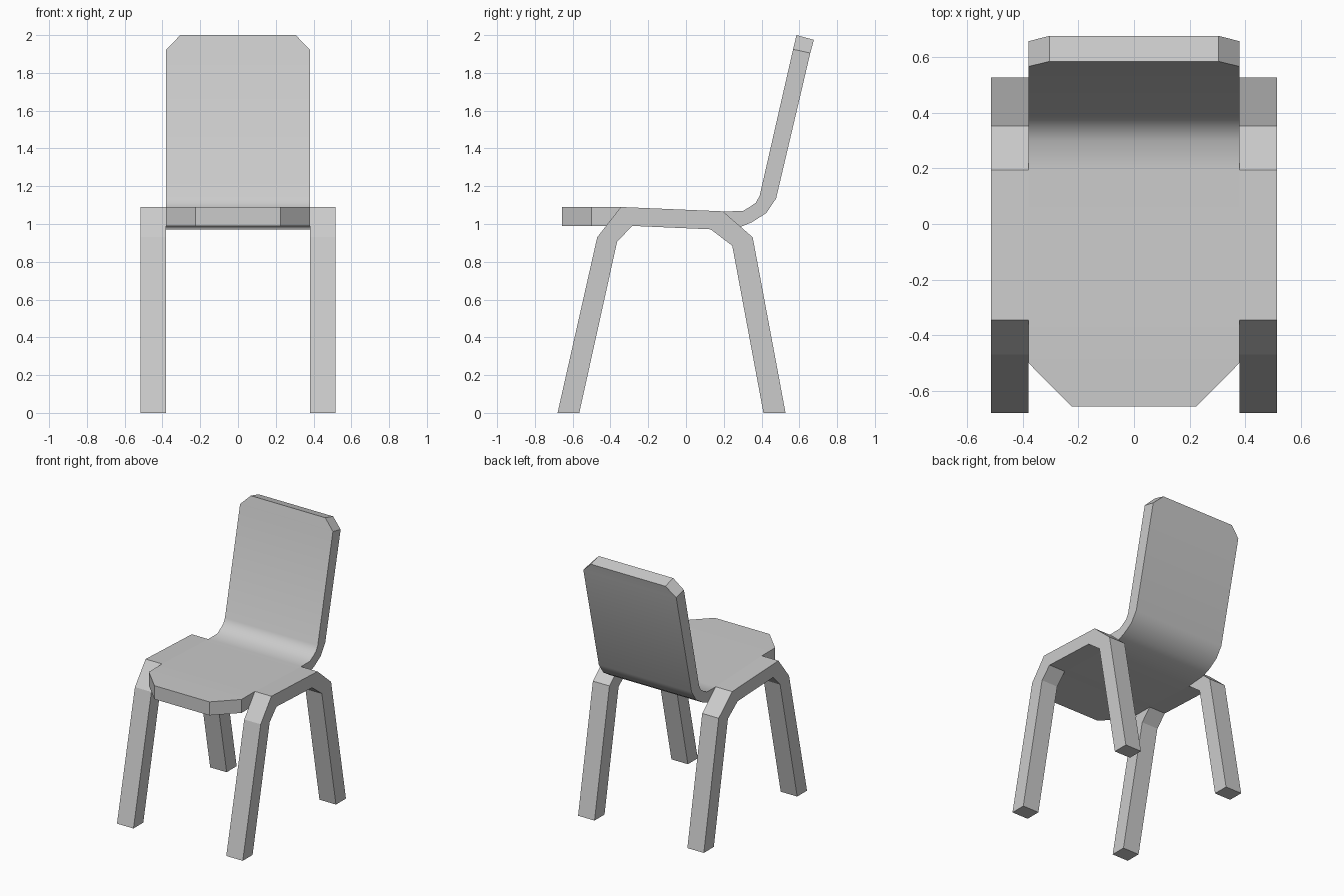
import bpy, bmesh
from math import radians

if "Cube" in bpy.data.objects:
    bpy.data.objects.remove(bpy.data.objects["Cube"])


def finish(name, bm):
    bmesh.ops.recalc_face_normals(bm, faces=bm.faces)
    mesh = bpy.data.meshes.new(name)
    bm.to_mesh(mesh)
    bm.free()
    obj = bpy.data.objects.new(name, mesh)
    bpy.context.collection.objects.link(obj)
    return obj


def side_frame(name, profile, x0, x1):
    bm = bmesh.new()
    face = bm.faces.new([bm.verts.new((x0, y, z)) for y, z in profile])
    ext = bmesh.ops.extrude_face_region(bm, geom=[face])
    verts = [v for v in ext["geom"] if isinstance(v, bmesh.types.BMVert)]
    bmesh.ops.translate(bm, verts=verts, vec=(x1 - x0, 0, 0))
    return finish(name, bm)


def loft_shell(name, stations):
    bm = bmesh.new()
    rings = []
    for w, yt, zt, yb, zb in stations:
        pts = [(-w, yt, zt), (w, yt, zt), (w, yb, zb), (-w, yb, zb)]
        rings.append([bm.verts.new(p) for p in pts])
    for a, b in zip(rings, rings[1:]):
        for i in range(4):
            j = (i + 1) % 4
            bm.faces.new((a[i], a[j], b[j], b[i]))
    bm.faces.new(rings[0])
    bm.faces.new(rings[-1])
    return finish(name, bm)


# Bent leg frames, one per side
leg_profile = [
    (-0.68, 0), (-0.47, 0.93), (-0.345, 1.09), (0.195, 1.067),
    (0.353, 0.93), (0.527, 0), (0.41, 0), (0.245, 0.885),
    (0.13, 0.972), (-0.285, 0.99), (-0.365, 0.905), (-0.565, 0),
]
for side, label in ((-1, "left"), (1, "right")):
    side_frame(label + "_leg_frame", leg_profile, side * 0.38, side * 0.515)

# Seat and backrest shell: half width, upper surface y z, lower surface y z
shell = loft_shell("seat_and_backrest", [
    (0.225, -0.657, 1.09, -0.657, 0.99),
    (0.38, -0.50, 1.09, -0.50, 0.99),
    (0.38, -0.345, 1.09, -0.285, 0.99),
    (0.38, 0.195, 1.067, 0.13, 0.972),
    (0.38, 0.30, 1.068, 0.29, 0.985),
    (0.38, 0.34, 1.092, 0.35, 1.01),
    (0.38, 0.37, 1.113, 0.425, 1.058),
    (0.38, 0.39, 1.15, 0.477, 1.135),
    (0.38, 0.567, 1.925, 0.658, 1.905),
    (0.305, 0.585, 2.0, 0.677, 1.975),
])

# Smooth the bend, keep the outline edges sharp
bpy.context.view_layer.objects.active = shell
shell.select_set(True)
bpy.ops.object.shade_smooth_by_angle(angle=radians(40))
